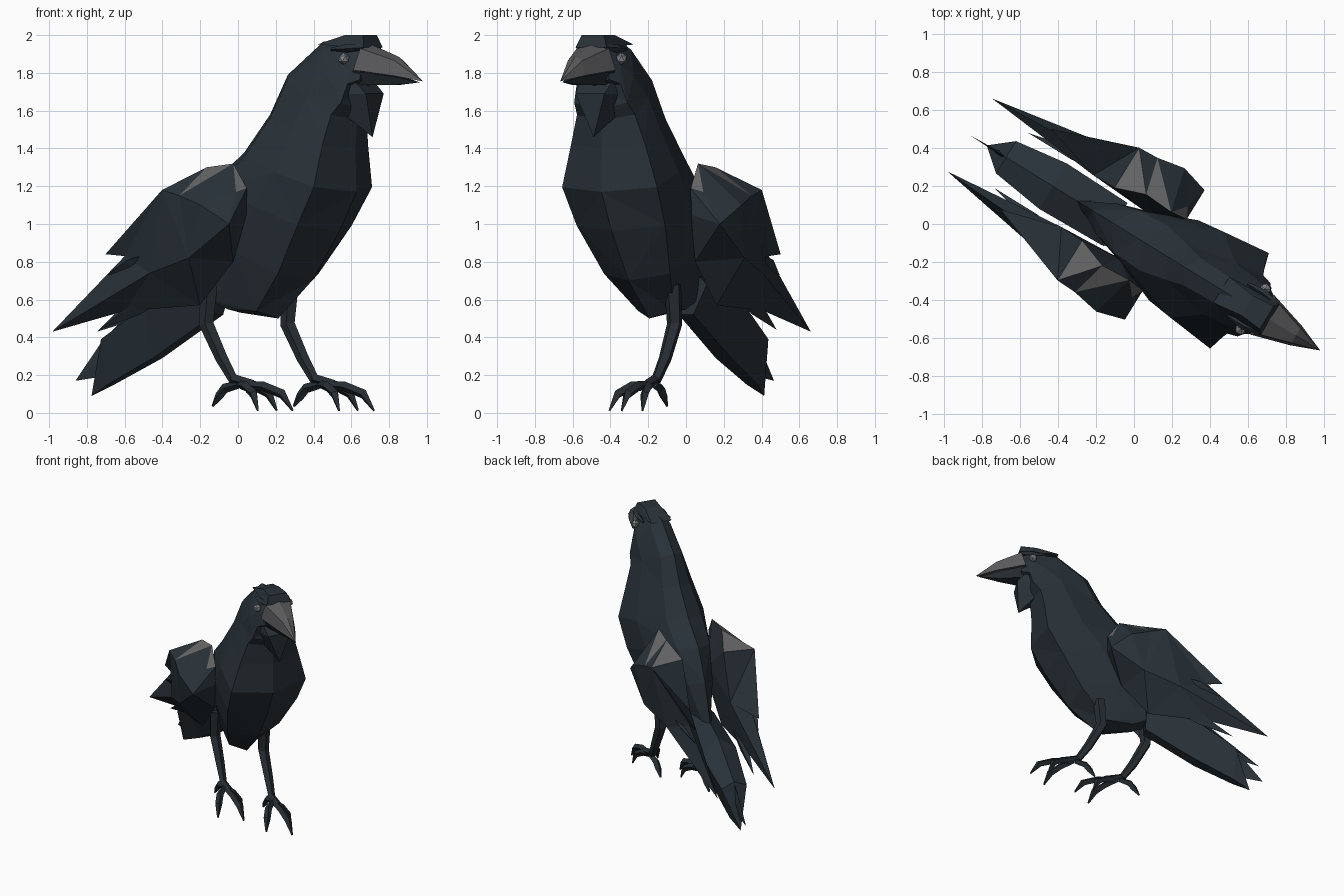
import bpy, bmesh, math
from mathutils import Vector

if "Cube" in bpy.data.objects:
    bpy.data.objects.remove(bpy.data.objects["Cube"])


def material(name, rgb):
    m = bpy.data.materials.new(name)
    m.diffuse_color = (*rgb, 1)
    m.use_nodes = True
    m.node_tree.nodes["Principled BSDF"].inputs["Base Color"].default_value = m.diffuse_color
    return m


FEATHER = material("slate_feather", (0.022, 0.032, 0.041))
DARK = material("dark_feather", (0.019, 0.026, 0.032))
GREY = material("grey_highlight", (0.13, 0.13, 0.135))
BEAK = material("beak_grey", (0.10, 0.10, 0.105))
EYE = material("eye_grey", (0.22, 0.23, 0.24))


def P(u, v, z):
    """Bird frame (forward, left, up) to world; the bird stands diagonally."""
    return Vector((0.852 * u + 0.524 * v, -0.063 - 0.524 * u + 0.852 * v, z))


def build(name, verts, faces, mats, rule=None):
    me = bpy.data.meshes.new(name)
    me.from_pydata(verts, [], faces)
    bm = bmesh.new()
    bm.from_mesh(me)
    bmesh.ops.recalc_face_normals(bm, faces=bm.faces)
    bm.to_mesh(me)
    bm.free()
    for m in mats:
        me.materials.append(m)
    if rule:
        for p in me.polygons:
            p.material_index = rule(p)
    ob = bpy.data.objects.new(name, me)
    bpy.context.collection.objects.link(ob)
    return ob


def loft(name, rings, mats):
    n = len(rings[0])
    verts = [p for r in rings for p in r]
    faces = [tuple(range(n)), tuple(range(len(verts) - n, len(verts)))]
    for i in range(len(rings) - 1):
        for j in range(n):
            k = (j + 1) % n
            a, b, c, d = i * n + j, i * n + k, (i + 1) * n + k, (i + 1) * n + j
            faces += [(a, b, c), (a, c, d)] if (i + j) % 2 else [(a, b, d), (b, c, d)]
    return build(name, verts, faces, mats)


def tube(name, pts, radii, mat, sides=5):
    pts = [Vector(p) for p in pts]
    rings = []
    for i, (p, r) in enumerate(zip(pts, radii)):
        d = (pts[min(i + 1, len(pts) - 1)] - pts[max(i - 1, 0)]).normalized()
        e = d.cross(Vector((0.52, 0.85, 0.1))).normalized()
        f = d.cross(e)
        rings.append([p + r * (e * math.cos(t) + f * math.sin(t))
                      for t in (2 * math.pi * k / sides for k in range(sides))])
    return loft(name, rings, [mat])


def taper(name, sections, tip, mat):
    """Loft through open-ended sections to a single point."""
    n = len(sections[0])
    verts = [P(*p) for s in sections for p in s] + [P(*tip)]
    last = (len(sections) - 1) * n
    faces = [tuple(range(n))]
    for j in range(n):
        k = (j + 1) % n
        for o in range(0, last, n):
            faces.append((o + j, o + k, o + n + k, o + n + j))
        faces.append((last + j, last + k, len(verts) - 1))
    return build(name, verts, faces, [mat])


# Body: rings given by back point, belly point and half width
SECTIONS = [
    (.82, 1.95, .82, 1.74, .10), (.72, 1.98, .77, 1.71, .135),
    (.53, 1.965, .77, 1.60, .165), (.31, 1.79, .74, 1.55, .18),
    (.20, 1.58, .73, 1.40, .23), (.04, 1.38, .735, 1.17, .295),
    (-.14, 1.23, .63, .96, .275), (-.26, 1.0, .46, .70, .205),
    (-.32, .82, .25, .50, .11), (-.36, .68, .02, .53, .06)]
rings = []
for ub, zb, uf, zf, w in SECTIONS:
    prof = [(0, 0), (.12, .47), (.5, .9), (.88, 1), (1, 0), (.88, -1), (.5, -.9), (.12, -.47)]
    rings.append([P(ub + (uf - ub) * f, w * s, zb + (zf - zb) * f) for f, s in prof])
loft("body", rings, [FEATHER])

# Crown cap over the beak base
loft("crown", [[P(.54, -.08, 1.95), P(.84, -.095, 1.935), P(.84, .095, 1.935), P(.54, .08, 1.95)],
               [P(.70, -.06, 2.0), P(.82, -.07, 2.0), P(.82, .07, 2.0), P(.70, .06, 2.0)]], [FEATHER])

# Throat feathers
throat = [P(.85, -.09, 1.69), P(.85, .09, 1.69), P(.78, .1, 1.76), P(.78, -.1, 1.76),
          P(.6, .15, 1.68), P(.6, -.15, 1.68), P(.83, .01, 1.46)]
build("throat_feathers", throat,
      [(0, 1, 2, 3), (3, 2, 4, 5), (0, 3, 5), (1, 4, 2), (0, 6, 1), (1, 6, 4), (4, 6, 5), (5, 6, 0)],
      [FEATHER])

# Beak halves
taper("upper_beak",
      [[(.79, -.122, 1.815), (.82, -.1, 1.93), (.83, 0, 1.95), (.82, .1, 1.93), (.79, .122, 1.815)],
       [(1.0, -.06, 1.785), (1.0, -.045, 1.865), (1.0, 0, 1.885), (1.0, .045, 1.865), (1.0, .06, 1.785)]],
      (1.15, 0, 1.755), BEAK)
taper("lower_beak",
      [[(.78, -.115, 1.81), (.80, -.07, 1.735), (.80, .07, 1.735), (.78, .115, 1.81)],
       [(1.0, -.045, 1.78), (.98, -.025, 1.735), (.98, .025, 1.735), (1.0, .045, 1.78)]],
      (1.13, 0, 1.75), DARK)

# Wings: grey shoulder facets first, then outer shell and inner side
WING = [(.10, .21, 1.32), (-.06, .22, 1.30), (-.22, .41, 1.18), (.04, .443, 1.10),
        (.19, .22, 1.19), (.19, .22, 1.05), (.19, .40, 1.0), (.08, .18, .80),
        (-.06, .40, .82), (-.12, .19, .57), (-.34, .34, .74), (-.55, .25, .83),
        (-.67, .25, .84), (-1.015, .225, .43), (-.58, .20, .54), (-.22, .163, 1.2),
        (-.11, .415, 1.15), (.16, .28, 1.17), (0, .14, 1.0), (-.35, .16, .85)]
SHOULDER = [(0, 1, 16), (0, 4, 17), (15, 2, 1)]
OUTER = [(1, 2, 16), (0, 16, 3), (0, 3, 17), (17, 3, 6), (4, 17, 6), (4, 6, 5), (5, 6, 7),
         (6, 8, 7), (3, 8, 6), (16, 8, 3), (2, 8, 16), (2, 10, 8), (8, 9, 7), (8, 10, 9),
         (2, 12, 11), (2, 11, 10), (10, 11, 13), (10, 13, 14), (10, 14, 9)]
INNER = [(15, 1, 18), (1, 0, 18), (0, 4, 18), (4, 5, 18), (5, 7, 18), (7, 9, 18), (18, 9, 19),
         (18, 19, 15), (15, 19, 2), (2, 19, 12), (12, 19, 11), (11, 19, 13), (13, 19, 14),
         (14, 19, 9)]
for side, s in (("left", 1), ("right", -1)):
    build(side + "_wing", [P(u, s * a, z) for u, a, z in WING], SHOULDER + OUTER + INNER,
          [FEATHER, GREY], lambda p: 1 if p.index < 3 else 0)

    # Short secondary feathers beside the main flight feather
    for i, (r, m, t) in enumerate([((-.2, .2, .66), (-.5, .2, .56), (-.76, .17, .44)),
                                   ((-.3, .3, .86), (-.5, .28, .78), (-.66, .25, .73))]):
        pts = [P(r[0], s * r[1], r[2]), P(m[0], s * (m[1] + .03), m[2] + .03),
               P(t[0], s * t[1], t[2]), P(m[0], s * (m[1] - .02), m[2] - .04),
               P(m[0], s * (m[1] - .03), m[2] + .02)]
        build(f"{side}_secondary_feather_{i}", pts,
              [(0, 1, 3), (1, 2, 3), (0, 1, 4), (1, 2, 4), (0, 4, 3), (4, 2, 3)], [FEATHER])

    # Eye and brow
    bm = bmesh.new()
    bmesh.ops.create_icosphere(bm, subdivisions=1, radius=.032)
    bmesh.ops.translate(bm, verts=bm.verts, vec=P(.735, s * .125, 1.875))
    me = bpy.data.meshes.new(side + "_eye")
    bm.to_mesh(me)
    bm.free()
    me.materials.append(EYE)
    bpy.context.collection.objects.link(bpy.data.objects.new(side + "_eye", me))
    tube(side + "_brow", [P(.64, s * .1, 1.925), P(.74, s * .1, 1.93), P(.83, s * .085, 1.935)],
         [.008, .022, .014], FEATHER, 4)

# Tail: folded fan narrowing to a point, with an upright middle feather
TAIL = [(-.12, .13, .80, .68, .52), (-.50, .14, .66, .56, .29), (-.79, .10, .43, .39, .15)]
taper("tail", [[(u, 0, t), (u, w, m), (u, .35 * w, b), (u, -.35 * w, b), (u, -w, m)]
               for u, w, t, m, b in TAIL], (-.91, 0, .09), FEATHER)
taper("tail_middle_feather", [[(-.75, 0, .45), (-.75, .03, .32), (-.78, 0, .2), (-.75, -.03, .32)],
                              [(-.86, 0, .36), (-.86, .006, .28), (-.86, 0, .19), (-.86, -.006, .28)]],
      (-1.01, 0, .17), FEATHER)

# Legs and clawed feet
TOES = [(.31, -.17), (.225, -.06), (.125, -.235)]
for side, ox in (("right", 0), ("left", .43)):
    tube(side + "_leg", [(-.15 + ox, -.07, .68), (-.165 + ox, -.06, .47), (-.085 + ox, -.11, .29),
                         (-.02 + ox, -.16, .17)], [.048, .042, .035, .027], DARK)
    tube(side + "_ankle", [(-.03 + ox, -.16, .18), (.08 + ox, -.21, .15)], [.028, .024], DARK, 4)
    x, y = -.02 + ox, -.17
    for i, (dx, dy) in enumerate(TOES):
        tube(f"{side}_toe_{i}", [(x + .03, y - .015, .15), (x + dx * .5, y + dy * .5, .14),
                                 (x + dx * .82, y + dy * .82, .10), (x + dx, y + dy, .012)],
             [.022, .026, .026, .006], DARK, 4)
    tube(side + "_hind_toe", [(x + .02, -.17, .15), (-.07 + ox, -.135, .13),
                              (-.1 + ox, -.12, .09), (-.135 + ox, -.10, .035)],
         [.022, .026, .024, .006], DARK, 4)
